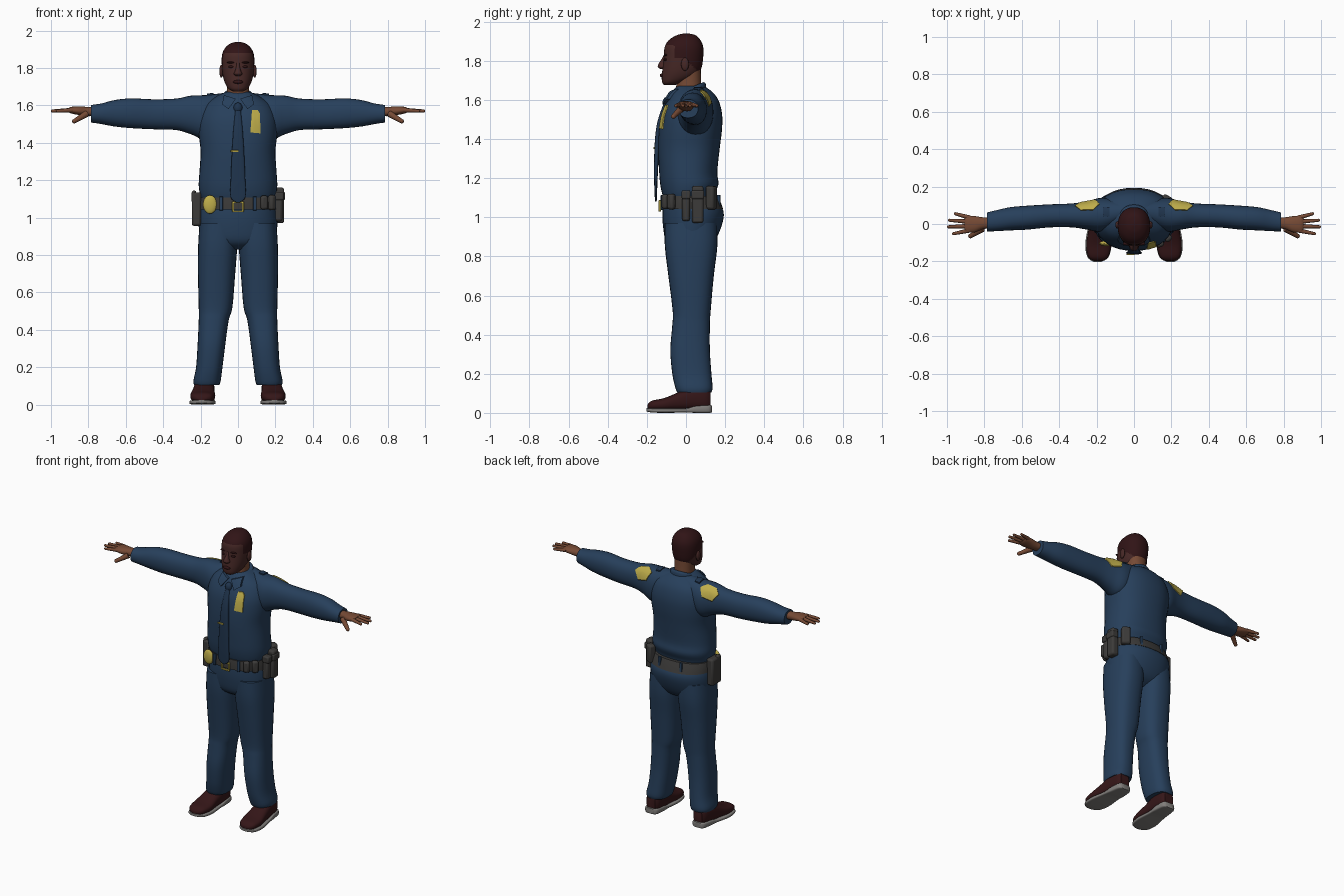
import bpy
import bmesh
import math
from mathutils import Vector
from mathutils.bvhtree import BVHTree

if "Cube" in bpy.data.objects:
    bpy.data.objects.remove(bpy.data.objects["Cube"], do_unlink=True)

built_objects = []


def material(name, colour):
    mat = bpy.data.materials.new(name)
    mat.use_nodes = True
    mat.diffuse_color = (*colour, 1)
    mat.node_tree.nodes["Principled BSDF"].inputs["Base Color"].default_value = (*colour, 1)
    return mat


NAVY = material("navy cloth", (.02, .05, .105))
DARK_NAVY = material("dark navy cloth", (.014, .035, .075))
HAIR = material("dark brown hair", (.03, .007, .008))
FACE = material("deep brown face", (.062, .021, .019))
SKIN = material("brown skin", (.18, .068, .035))
GOLD = material("gold", (.52, .42, .07))
LEATHER = material("charcoal leather", (.045, .043, .041))
SHOE = material("maroon leather", (.035, .008, .009))
SOLE = material("grey rubber", (.22, .21, .2))


def finish(name, bm, mat, mirror=False, bevel=0):
    bmesh.ops.recalc_face_normals(bm, faces=bm.faces[:])
    mesh = bpy.data.meshes.new(name)
    bm.to_mesh(mesh)
    bm.free()
    mesh.materials.append(mat)
    obj = bpy.data.objects.new(name, mesh)
    bpy.context.scene.collection.objects.link(obj)
    if bevel:
        mod = obj.modifiers.new("rounded edges", 'BEVEL')
        mod.width, mod.segments = bevel, 2
    if mirror:
        mod = obj.modifiers.new("other side", 'MIRROR')
        mod.use_mirror_merge = False
    built_objects.append(obj)
    return obj


def smooth_rows(rows, steps):
    """Catmull-Rom interpolation between cross-sections."""
    result = []
    for i in range(len(rows) - 1):
        quad = [rows[max(i - 1, 0)], rows[i], rows[i + 1], rows[min(i + 2, len(rows) - 1)]]
        for k in range(steps):
            t = k / steps
            result.append([b + (c - a) * t / 2 + (a - b * 2.5 + c * 2 - d / 2) * t * t
                           + (b * 1.5 - a / 2 - c * 1.5 + d / 2) * t ** 3
                           for a, b, c, d in zip(*quad)])
    return result + [list(rows[-1])]


def loft(name, axis, rows, mat, mirror=False, power=2.2, sides=28, steps=4, shear=0):
    """Rows are (position, low, high, low, high); four values mean a symmetric width."""
    rows = [(r[0], -r[1], *r[1:]) if len(r) == 4 else r for r in rows]
    bm = bmesh.new()
    rings = []
    for p, u0, u1, v0, v1 in smooth_rows(rows, steps):
        ring = []
        for k in range(sides):
            angle = math.tau * k / sides
            c, s = math.cos(angle), math.sin(angle)
            u = (u0 + u1) / 2 + (u1 - u0) / 2 * math.copysign(abs(c) ** (2 / power), c)
            v = (v0 + v1) / 2 + (v1 - v0) / 2 * math.copysign(abs(s) ** (2 / power), s)
            co = {'x': (p, u, v), 'y': (u, p, v), 'z': (u, v, p + shear * v)}[axis]
            ring.append(bm.verts.new(co))
        rings.append(ring)
    for low, high in zip(rings, rings[1:]):
        for k in range(sides):
            j = (k + 1) % sides
            bm.faces.new((low[k], low[j], high[j], high[k]))
    bm.faces.new(rings[0])
    bm.faces.new(rings[-1])
    return finish(name, bm, mat, mirror)


def box(name, centre, size, mat, bevel=.008, turn=0):
    bm = bmesh.new()
    bmesh.ops.create_cube(bm, size=1)
    bmesh.ops.scale(bm, vec=size, verts=bm.verts)
    obj = finish(name, bm, mat, bevel=bevel)
    obj.location = centre
    obj.rotation_euler.z = turn
    return obj


def ball(name, centre, size, mat, mirror=False):
    bm = bmesh.new()
    bmesh.ops.create_uvsphere(bm, u_segments=16, v_segments=10, radius=1)
    bmesh.ops.scale(bm, vec=size, verts=bm.verts)
    bmesh.ops.translate(bm, vec=centre, verts=bm.verts)
    return finish(name, bm, mat, mirror)


def finger(name, start, end, radius, mat):
    start, end = Vector(start), Vector(end)
    bm = bmesh.new()
    turn = (end - start).to_track_quat('Z', 'Y')
    cone = bmesh.ops.create_cone(bm, cap_ends=True, segments=12, radius1=radius,
                                 radius2=radius * .65, depth=(end - start).length)
    bmesh.ops.rotate(bm, matrix=turn.to_matrix(), verts=cone["verts"])
    bmesh.ops.translate(bm, vec=(start + end) / 2, verts=cone["verts"])
    tip = bmesh.ops.create_uvsphere(bm, u_segments=12, v_segments=8, radius=radius * .66)
    bmesh.ops.translate(bm, vec=end, verts=tip["verts"])
    return finish(name, bm, mat, mirror=True)


def patch(name, outline, origin, u, v, target, mat, mirror=False, lift=.006):
    """A thin plate laid on the surface of the target."""
    origin, u, v = Vector(origin), Vector(u).normalized(), Vector(v).normalized()
    out = u.cross(v)
    mesh = target.data
    tree = BVHTree.FromPolygons([w.co for w in mesh.vertices], [p.vertices[:] for p in mesh.polygons])
    bm = bmesh.new()

    def laid(a, b, height):
        p = origin + u * a + v * b
        hit = tree.ray_cast(p + out * .3, -out)[0]
        return bm.verts.new((hit or p) + out * height)

    edge = [Vector(a).lerp(Vector(b), k / 4)
            for a, b in zip(outline, outline[1:] + outline[:1]) for k in range(4)]
    mid = sum((Vector(p) for p in outline), Vector((0, 0))) / len(outline)
    rings = [[laid(*mid.lerp(p, f), h) for p in edge]
             for f, h in ((.01, lift), (.35, lift), (.7, lift), (1, lift), (1, -.004))]
    for inner, outer in zip(rings, rings[1:]):
        for k in range(len(edge)):
            j = (k + 1) % len(edge)
            bm.faces.new((inner[k], inner[j], outer[j], outer[k]))
    bm.faces.new(rings[0])
    return finish(name, bm, mat, mirror)


# Shirt and sleeves
shirt = loft("shirt_body", 'z', [
    (1.085, .19, -.11, .14), (1.12, .202, -.122, .146), (1.17, .21, -.132, .166),
    (1.23, .207, -.137, .16), (1.35, .2, -.143, .172), (1.45, .21, -.138, .184),
    (1.53, .208, -.125, .184), (1.6, .18, -.095, .165), (1.645, .12, -.068, .13),
    (1.67, .07, -.045, .09)], NAVY, power=2.3, sides=36)
sleeve = loft("sleeves", 'x', [
    (.06, .01, .12, 1.5, 1.668), (.17, -.04, .14, 1.42, 1.655), (.25, -.03, .122, 1.445, 1.652),
    (.33, -.018, .11, 1.468, 1.636), (.45, -.018, .105, 1.472, 1.632),
    (.57, -.03, .098, 1.478, 1.637), (.66, -.034, .09, 1.487, 1.628),
    (.73, -.038, .075, 1.5, 1.61), (.785, -.04, .062, 1.508, 1.602)], NAVY, mirror=True)
loft("collar", 'z', [(1.61, .088, -.078, .105), (1.645, .082, -.065, .1), (1.655, .07, -.05, .088)],
     NAVY, shear=.4)
patch("collar_points", [(.012, .03), (.075, .05), (.085, .0), (.05, -.025)],
      (0, -.08, 1.605), (1, 0, 0), (0, 0, 1), shirt, NAVY, True, .016)
patch("shoulder_straps", [(.13, -.02), (.165, -.02), (.165, .03), (.13, .03)],
      (0, .06, 1.62), (1, 0, 0), (0, 1, 0), sleeve, DARK_NAVY, True, .008)
patch("shoulder_badges", [(-.065, .0), (-.03, -.035), (.035, -.03), (.065, .005), (.03, .05), (-.04, .05)],
      (.25, .095, 1.62), (1, 0, 0), (0, .8, -.6), sleeve, GOLD, True)

# Tie, clip and chest badge
ball("tie_knot", (0, -.098, 1.585), (.024, .022, .03), DARK_NAVY)
loft("tie", 'z', [(1.08, .008, -.158, -.15), (1.11, .04, -.16, -.148), (1.2, .039, -.163, -.145),
                  (1.36, .032, -.161, -.135), (1.48, .024, -.148, -.12), (1.58, .014, -.115, -.09)],
     DARK_NAVY, power=3)
box("tie_clip", (-.018, -.163, 1.355), (.042, .008, .01), GOLD, .002)
patch("chest_badge", [(.066, -.06), (.12, -.065), (.118, .04), (.105, .06), (.075, .06)],
      (0, -.1, 1.515), (1, 0, 0), (0, 0, 1), shirt, GOLD)

# Trousers
loft("trouser_seat", 'z', [(.83, .1, -.05, .08), (.87, .19, -.1, .14), (.95, .21, -.117, .18),
                           (1.03, .21, -.12, .192), (1.1, .195, -.112, .15)], NAVY, sides=36)
loft("trouser_legs", 'z', [
    (.105, .1, .235, -.045, .13), (.13, .092, .238, -.055, .136), (.2, .083, .224, -.07, .13),
    (.32, .068, .216, -.08, .122), (.45, .05, .21, -.07, .122), (.52, .03, .21, -.068, .126),
    (.7, .015, .214, -.09, .142), (.85, .004, .213, -.108, .16), (.97, .004, .205, -.11, .16)],
     NAVY, mirror=True, power=2.5)

# Shoes
loft("shoes", 'y', [
    (-.198, .17, .215, .022, .04), (-.175, .138, .245, .015, .062), (-.11, .122, .255, .012, .076),
    (-.04, .125, .245, .012, .105), (.04, .125, .235, .012, .14), (.1, .13, .225, .012, .14),
    (.125, .145, .21, .02, .12)], SHOE, mirror=True, power=2.6)
loft("shoe_soles", 'y', [
    (-.203, .175, .215, .008, .024), (-.175, .135, .25, .002, .024), (-.1, .119, .26, 0, .024),
    (0, .126, .242, .002, .024), (.05, .125, .236, 0, .036), (.115, .132, .226, 0, .04),
    (.132, .15, .21, .002, .038)], SOLE, mirror=True, power=5)

# Neck and head, with hair chosen by a hairline rule
loft("neck", 'z', [(1.6, .068, -.058, .085), (1.67, .06, -.05, .078), (1.77, .062, -.04, .075)], SKIN)
head = loft("head", 'z', [
    (1.675, .028, -.112, -.06), (1.69, .052, -.122, -.01), (1.72, .07, -.124, .05),
    (1.76, .081, -.12, .078), (1.82, .087, -.113, .088), (1.87, .085, -.109, .088),
    (1.905, .07, -.088, .074), (1.93, .042, -.048, .05), (1.939, .01, -.012, .014)],
    FACE, sides=56, steps=8)
head.data.materials.append(HAIR)
for face in head.data.polygons:
    x, y, z = face.center
    hairline = 1.88 if y < -.06 else 1.81 - max(y, 0) * 1.1
    face.material_index = int(z > hairline)
loft("nose", 'z', [(1.757, .012, -.13, -.1), (1.768, .023, -.144, -.1), (1.785, .016, -.14, -.1),
                   (1.81, .009, -.124, -.1), (1.83, .008, -.114, -.1)], FACE, sides=16)
ball("ears", (.089, -.005, 1.782), (.011, .02, .034), FACE, True)
ball("eyes", (.036, -.104, 1.806), (.016, .01, .007), HAIR, True)
ball("eyebrows", (.038, -.104, 1.829), (.022, .01, .005), HAIR, True)
ball("lips", (0, -.122, 1.725), (.027, .012, .01), HAIR)

# Hands
loft("palms", 'x', [
    (.76, -.022, .036, 1.542, 1.59), (.81, -.028, .036, 1.542, 1.592), (.85, -.044, .042, 1.548, 1.594),
    (.89, -.046, .044, 1.556, 1.592), (.905, -.036, .034, 1.563, 1.586)], SKIN, mirror=True)
for label, base_y, tip_x, tip_y in (("index", -.034, .965, -.052), ("middle", -.011, .992, -.015),
                                    ("ring", .012, .986, .02), ("little", .034, .955, .055)):
    finger(label + "_fingers", (.88, base_y, 1.575), (tip_x, tip_y, 1.57), .0125, SKIN)
finger("thumbs", (.81, -.025, 1.555), (.875, -.065, 1.515), .018, SKIN)

# Belt, buckle and gear
loft("belt", 'z', [(1.042, .212, -.13, .19), (1.075, .21, -.129, .178), (1.108, .205, -.126, .164)],
     LEATHER, sides=40)
for side in (-1, 1):
    box("buckle_side", (side * .026, -.134, 1.058), (.01, .012, .056), GOLD, .002)
    box("buckle_bar", (0, -.134, 1.058 + side * .024), (.056, .012, .01), GOLD, .002)
    box("front_belt_loop", (side * .09, -.122, 1.075), (.018, .014, .075), NAVY, .003, side * .2)
    box("back_belt_loop", (side * .08, .168, 1.075), (.018, .016, .08), NAVY, .003, -side * .2)
ball("belt_badge", (-.15, -.104, 1.07), (.037, .014, .05), GOLD)
for label, centre, size, turn in (
        ("front_pouch", (.14, -.108, 1.08), (.04, .03, .075), .35),
        ("second_pouch", (.182, -.075, 1.08), (.04, .034, .08), .8),
        ("radio_pouch", (.215, .0, 1.055), (.045, .04, .15), 0),
        ("long_pouch", (.222, .06, 1.065), (.05, .06, .19), 0),
        ("back_pouch", (.175, .13, 1.1), (.055, .045, .12), -.5),
        ("holster", (-.222, .015, 1.045), (.05, .1, .18), 0),
        ("holster_grip", (-.235, -.01, 1.11), (.025, .04, .07), 0)):
    box(label, centre, size, LEATHER, .012, turn)
    if label in ("radio_pouch", "long_pouch"):
        box(label + "_flap", (centre[0] + .005, centre[1], 1.115), (.05, size[1] + .006, .045), LEATHER)

# Smooth shading with sharp creases kept
for obj in bpy.context.selected_objects:
    obj.select_set(False)
for obj in built_objects:
    obj.select_set(True)
bpy.context.view_layer.objects.active = built_objects[0]
bpy.ops.object.shade_smooth_by_angle(angle=math.radians(45))
